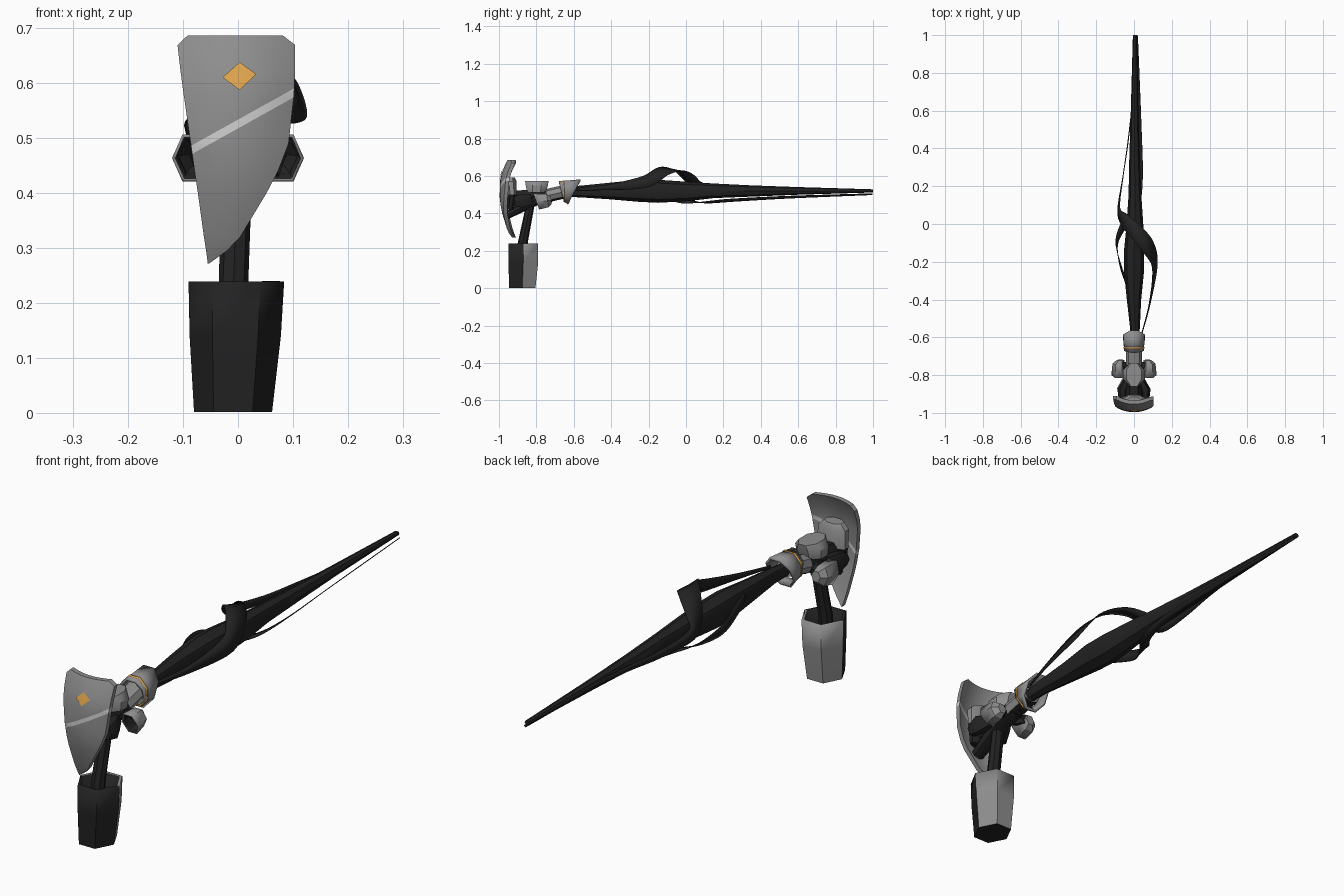
import bpy, bmesh, math
from mathutils import Vector

if "Cube" in bpy.data.objects:
    bpy.data.objects.remove(bpy.data.objects["Cube"])

def mat(name, rgb):
    m = bpy.data.materials.new(name)
    m.diffuse_color = (*rgb, 1)
    m.use_nodes = True
    m.node_tree.nodes["Principled BSDF"].inputs["Base Color"].default_value = m.diffuse_color
    return m

GREY = mat("armour grey", (0.27, 0.27, 0.27))
DARK = mat("near black", (0.016, 0.016, 0.016))
PALE = mat("pale stripe", (0.62, 0.62, 0.62))
GOLD = mat("amber", (0.74, 0.37, 0.075))

def finish(name, bm, mats, angle=40):
    bmesh.ops.recalc_face_normals(bm, faces=bm.faces)
    me = bpy.data.meshes.new(name)
    bm.to_mesh(me)
    bm.free()
    ob = bpy.data.objects.new(name, me)
    bpy.context.collection.objects.link(ob)
    for m in mats:
        me.materials.append(m)
    bpy.context.view_layer.objects.active = ob
    ob.select_set(True)
    bpy.ops.object.shade_smooth_by_angle(angle=math.radians(angle))
    ob.select_set(False)
    return ob

def loft(name, rings, sides, mats, caps=(True, True), wall=0, rule=None, angle=40, turn=0):
    """Rings are (x, y1, z1, y2, z2, half width): two opposite points in the yz plane."""
    bm = bmesh.new()
    angs = [2 * math.pi * i / sides + turn for i in range(sides)]
    sc = max(abs(math.sin(a)) for a in angs)
    loops = []
    for x, y1, z1, y2, z2, rx in rings:
        c = Vector((x, (y1 + y2) / 2, (z1 + z2) / 2))
        v = Vector((0, y1 - y2, z1 - z2)) / (2 * sc)
        loops.append([bm.verts.new(c + Vector((rx * math.cos(a), 0, 0)) + v * math.sin(a)) for a in angs])
    for a, b in zip(loops, loops[1:]):
        for i in range(sides):
            j = (i + 1) % sides
            bm.faces.new((a[i], a[j], b[j], b[i]))
    if caps[0]:
        bm.faces.new(loops[0])
    if caps[1]:
        bm.faces.new(loops[-1])
    bm.normal_update()
    bmesh.ops.recalc_face_normals(bm, faces=bm.faces)
    if rule:
        for f in bm.faces:
            f.material_index = rule(f)
    ob = finish(name, bm, mats, angle)
    if wall:
        s = ob.modifiers.new("wall", 'SOLIDIFY')
        s.thickness, s.offset = wall, -1
        s.material_offset = len(mats) - 1 if len(mats) > 1 else 0
    return ob

# Curved face shield
def front_y(x, z):
    k = 1.8 if z > 0.53 else 0.9
    return -0.998 + k * (z - 0.53) ** 2 + 2.8 * x * x

rows = [(0.686, -0.092, 0.082), (0.669, -0.11, 0.104), (0.625, -0.105, 0.104), (0.58, -0.099, 0.102),
        (0.49, -0.086, 0.092), (0.44, -0.079, 0.073), (0.40, -0.073, 0.052),
        (0.32, -0.062, 0.004), (0.295, -0.058, -0.02), (0.272, -0.055, -0.052)]
bm = bmesh.new()
N = 8
layers = []
for t in (0, 0.02):
    layers.append([[bm.verts.new((x, front_y(x, z) + t, z))
                    for x in (l + (r - l) * i / N for i in range(N + 1))] for z, l, r in rows])
for g in layers:
    for a, b in zip(g, g[1:]):
        for i in range(N):
            bm.faces.new((a[i], a[i + 1], b[i + 1], b[i]))
F, B = layers
rim = lambda g: g[0] + [r[-1] for r in g[1:]] + g[-1][-2::-1] + [r[0] for r in g[-2:0:-1]]
fr, br = rim(F), rim(B)
for i in range(len(fr)):
    j = (i + 1) % len(fr)
    bm.faces.new((fr[i], fr[j], br[j], br[i]))
n = Vector((-0.103, 0, 0.185)).normalized()
lo, hi = Vector((-0.085, 0, 0.47)), Vector((-0.085, 0, 0.486))
for p in (lo, hi):
    bmesh.ops.bisect_plane(bm, geom=bm.verts[:] + bm.edges[:] + bm.faces[:], plane_co=p, plane_no=n)
for f in bm.faces:
    c = f.calc_center_median()
    f.material_index = int((c - lo).dot(n) > 0 and (c - hi).dot(n) < 0)
finish("face_shield", bm, [GREY, PALE])

# Amber diamond plate on the shield
bm = bmesh.new()
pts = [(-0.028, 0.610), (0.003, 0.638), (0.033, 0.616), (0.003, 0.587)]
vs = [bm.verts.new((x, front_y(x, z) - 0.004, z)) for x, z in pts]
mid = bm.verts.new((0.003, front_y(0.003, 0.612) - 0.004, 0.612))
for i in range(4):
    bm.faces.new((vs[i], vs[(i + 1) % 4], mid))
bmesh.ops.solidify(bm, geom=bm.faces[:], thickness=0.003)
finish("shield_diamond", bm, [GOLD])

# Hexagonal foot: dark at the front, grey behind, open at the top
loft("foot_box", [(-0.009, -0.805, 0.002, -0.945, 0.002, 0.071),
                  (-0.005, -0.79, 0.14, -0.95, 0.14, 0.083),
                  (-0.003, -0.79, 0.239, -0.95, 0.239, 0.087)], 6, [GREY, DARK],
     caps=(True, False), wall=0.012, angle=30,
     rule=lambda f: int(f.normal.y < -0.1 or f.normal.z < -0.8))

# Leg post from the foot up to the body
loft("leg_post", [(-0.009, -0.865, 0.05, -0.915, 0.05, 0.026),
                  (-0.008, -0.845, 0.25, -0.90, 0.24, 0.027),
                  (0.0, -0.805, 0.47, -0.85, 0.47, 0.027)], 8, [DARK])

# Body spine running from the shield to the collar
loft("spine", [(0, -0.955, 0.415, -0.95, 0.37, 0.03), (0, -0.86, 0.47, -0.845, 0.42, 0.04),
               (0, -0.80, 0.525, -0.79, 0.445, 0.045), (0, -0.73, 0.53, -0.715, 0.46, 0.038)], 8, [DARK])
loft("neck", [(0, -0.75, 0.53, -0.735, 0.46, 0.042), (0, -0.64, 0.555, -0.625, 0.485, 0.042)], 8,
     [GREY, DARK], rule=lambda f: int(f.normal.z < -0.5))

# Cap plate on top of the body
loft("body_cap", [(0, -0.75, 0.513, -0.85, 0.513, 0.058), (0, -0.738, 0.55, -0.857, 0.55, 0.062),
                  (0, -0.735, 0.573, -0.86, 0.573, 0.042)], 8, [GREY], turn=math.pi / 8)

# Shield mount: grey upper block over a dark lower block
loft("mount_upper", [(0, -0.905, 0.50, -0.955, 0.50, 0.068), (0, -0.905, 0.57, -0.965, 0.57, 0.064),
                     (0, -0.915, 0.592, -0.965, 0.592, 0.04)], 8, [GREY], turn=math.pi / 8)
loft("mount_lower", [(0, -0.92, 0.42, -0.96, 0.42, 0.05), (0, -0.905, 0.502, -0.955, 0.502, 0.066)],
     8, [DARK], turn=math.pi / 8)
loft("mount_bridge", [(0, -0.93, 0.52, -0.93, 0.44, 0.045), (0, -0.80, 0.53, -0.80, 0.46, 0.045)], 6, [DARK])

for side, s in (("left", -1), ("right", 1)):
    # Flared side cup, dark inside, open to the front
    loft(side + "_cup", [(s * 0.082, -0.815, 0.506, -0.785, 0.421, 0.038),
                         (s * 0.080, -0.745, 0.503, -0.735, 0.433, 0.034),
                         (s * 0.072, -0.722, 0.49, -0.718, 0.45, 0.02)], 6, [GREY, DARK],
         caps=(False, True), wall=0.006, angle=30).modifiers["wall"].material_offset_rim = 0
    # Strut joining the cup to the body
    loft(side + "_strut", [(s * 0.03, -0.78, 0.50, -0.78, 0.46, 0.02),
                           (s * 0.06, -0.73, 0.49, -0.73, 0.455, 0.02)], 6, [DARK])
    # Dark shoulder beside the shield mount
    loft(side + "_shoulder", [(s * 0.06, -0.92, 0.49, -0.92, 0.44, 0.022),
                              (s * 0.06, -0.88, 0.505, -0.87, 0.43, 0.028),
                              (s * 0.04, -0.83, 0.50, -0.82, 0.45, 0.02)], 6, [DARK])

# Slanted collar with an amber line
loft("collar", [(0, -0.68, 0.572, -0.655, 0.468, 0.056), (0, -0.565, 0.582, -0.632, 0.447, 0.062)],
     8, [GREY], caps=(False, False), wall=0.01, turn=math.pi / 8)
loft("collar_line", [(0, -0.660, 0.576, -0.654, 0.461, 0.060), (0, -0.652, 0.577, -0.650, 0.459, 0.0605)],
     8, [GOLD], caps=(False, False), wall=0.006, turn=math.pi / 8)

# Long tapering tail: y, top, bottom, half width, x
tail = [(-0.66, 0.54, 0.49, 0.022, 0), (-0.55, 0.55, 0.485, 0.026, 0.005), (-0.40, 0.565, 0.475, 0.038, 0),
        (-0.25, 0.58, 0.462, 0.053, 0), (-0.15, 0.58, 0.457, 0.054, 0), (0.0, 0.57, 0.465, 0.044, 0.005),
        (0.15, 0.56, 0.482, 0.034, 0.005), (0.35, 0.55, 0.49, 0.028, 0.003),
        (0.60, 0.541, 0.50, 0.02, 0.003), (1.0, 0.529, 0.512, 0.011, 0.005)]
loft("tail", [(x, y, t, y, b, r) for y, t, b, r, x in tail], 8, [DARK])

# Ribbons winding round the tail: x, y, z, width
def ribbon(name, keys, steps=5):
    P = [Vector(k) for k in keys]
    out = []
    for i in range(len(P) - 1):
        a, b, c, d = P[max(i - 1, 0)], P[i], P[i + 1], P[min(i + 2, len(P) - 1)]
        for j in range(steps):
            t = j / steps
            out.append(0.5 * (2 * b + (c - a) * t + (2 * a - 5 * b + 4 * c - d) * t * t
                              + (3 * b - a - 3 * c + d) * t ** 3))
    out.append(P[-1])
    bm = bmesh.new()
    prev = None
    for i, p in enumerate(out):
        tan = (out[min(i + 1, len(out) - 1)] - out[max(i - 1, 0)]).to_3d()
        radial = Vector((p[0], 0, p[2] - 0.52))
        w = tan.cross(radial).normalized() * max(p[3], 0.004) / 2
        cur = [bm.verts.new(p.to_3d() + w), bm.verts.new(p.to_3d() - w)]
        if prev:
            bm.faces.new((prev[0], prev[1], cur[1], cur[0]))
        prev = cur
    ob = finish(name, bm, [DARK])
    ob.modifiers.new("thickness", 'SOLIDIFY').thickness = 0.003

ribbon("upper_ribbon", [(0.04, -0.59, 0.53, 0.012), (0.085, -0.42, 0.54, 0.03), (0.112, -0.22, 0.57, 0.07),
                        (0.075, -0.12, 0.628, 0.085), (0.01, -0.04, 0.632, 0.08), (-0.05, 0.02, 0.59, 0.07),
                        (-0.082, 0.08, 0.545, 0.045), (-0.06, 0.25, 0.525, 0.03),
                        (-0.035, 0.42, 0.525, 0.02), (-0.012, 0.62, 0.522, 0.012)])
ribbon("lower_ribbon", [(-0.035, -0.32, 0.54, 0.02), (-0.07, -0.22, 0.53, 0.04), (-0.09, -0.10, 0.50, 0.05),
                        (-0.05, 0.0, 0.468, 0.045), (0.01, 0.09, 0.46, 0.035), (0.035, 0.25, 0.472, 0.025),
                        (0.03, 0.55, 0.488, 0.018), (0.015, 0.998, 0.504, 0.01)])
